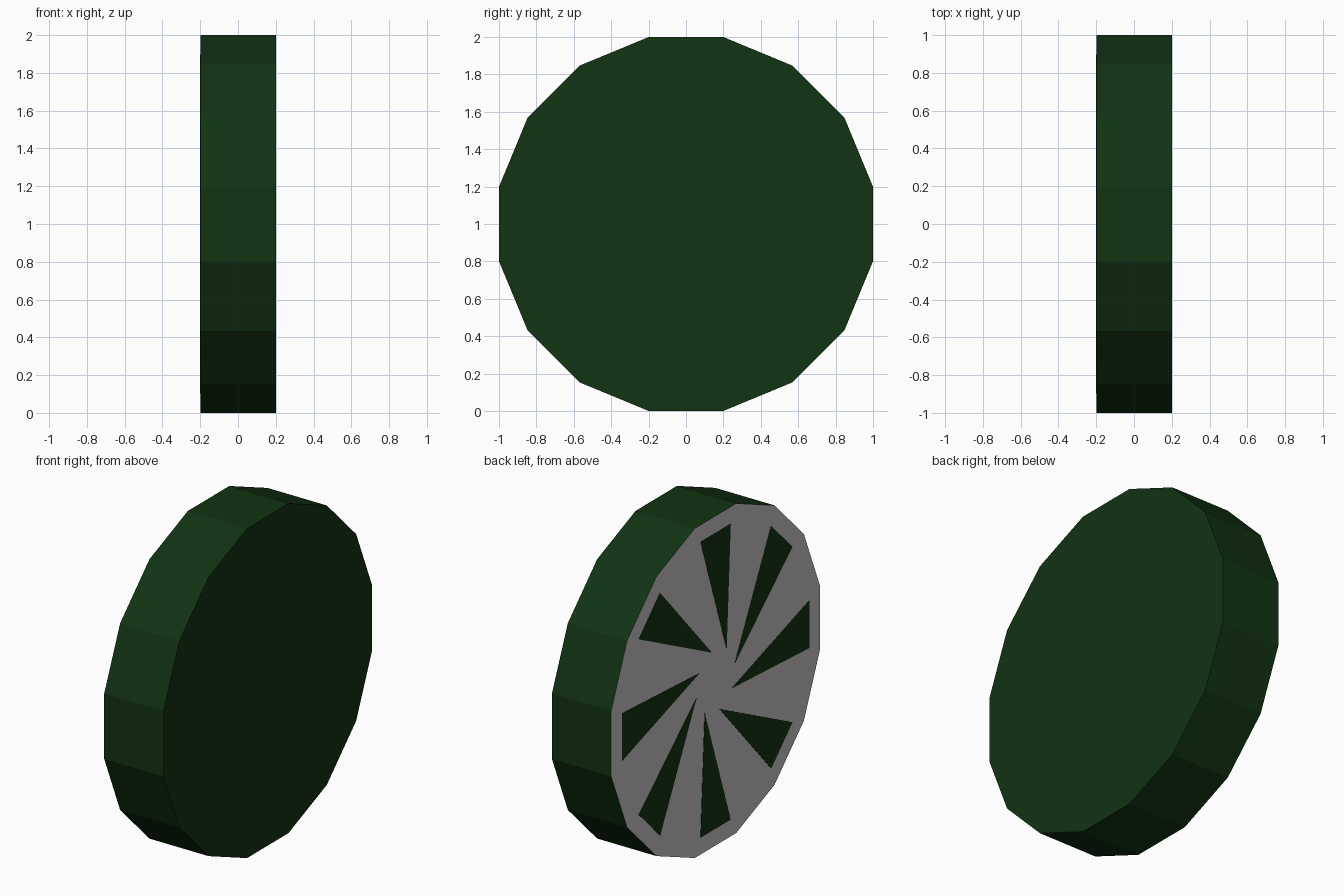
import bpy, bmesh, math
from mathutils import Matrix, Vector

if "Cube" in bpy.data.objects:
    bpy.data.objects.remove(bpy.data.objects["Cube"])

SIDES, HALF, INSET, CENTRE_Z = 16, 0.2, 0.002, 1.0
RADIUS = 1 / math.cos(math.pi / SIDES)


def material(name, rgb):
    m = bpy.data.materials.new(name)
    m.diffuse_color = (*rgb, 1)
    m.use_nodes = True
    m.node_tree.nodes["Principled BSDF"].inputs["Base Color"].default_value = m.diffuse_color
    return m


green = material("dark green", (0.0056, 0.033, 0.006))
grey = material("light grey", (0.58, 0.55, 0.56))


def finish(bm, name, mats):
    bmesh.ops.recalc_face_normals(bm, faces=bm.faces)
    me = bpy.data.meshes.new(name)
    bm.to_mesh(me)
    bm.free()
    for m in mats:
        me.materials.append(m)
    ob = bpy.data.objects.new(name, me)
    ob.location.z = CENTRE_Z
    bpy.context.collection.objects.link(ob)
    return ob


# Sixteen-sided disc lying along x, with a grey face on the -x side
bm = bmesh.new()
turn = (Matrix.Translation((INSET / 2, 0, 0))
        @ Matrix.Rotation(math.pi / 2, 4, 'Y')
        @ Matrix.Rotation(math.pi / SIDES, 4, 'Z'))
bmesh.ops.create_cone(bm, cap_ends=True, segments=SIDES, radius1=RADIUS,
                      radius2=RADIUS, depth=2 * HALF - INSET, matrix=turn)
bm.normal_update()
for f in bm.faces:
    f.material_index = 1 if f.normal.x < -0.9 else 0
finish(bm, "wheel_disc", [green, grey])

# Eight swirling wedges laid on the grey face as very thin plates
WEDGE = [(-0.144, 0.897), (0.144, 0.897), (0.105, 0.156)]  # (-y, z)
bm = bmesh.new()
for i in range(8):
    rot = Matrix.Rotation(i * math.pi / 4, 4, 'X')
    rings = [[bm.verts.new(rot @ Vector((x, -s, z))) for s, z in WEDGE]
             for x in (-HALF, -HALF + INSET)]
    bm.faces.new(rings[0])
    for k in range(3):
        n = (k + 1) % 3
        bm.faces.new((rings[0][k], rings[0][n], rings[1][n], rings[1][k]))
finish(bm, "face_wedges", [green])
